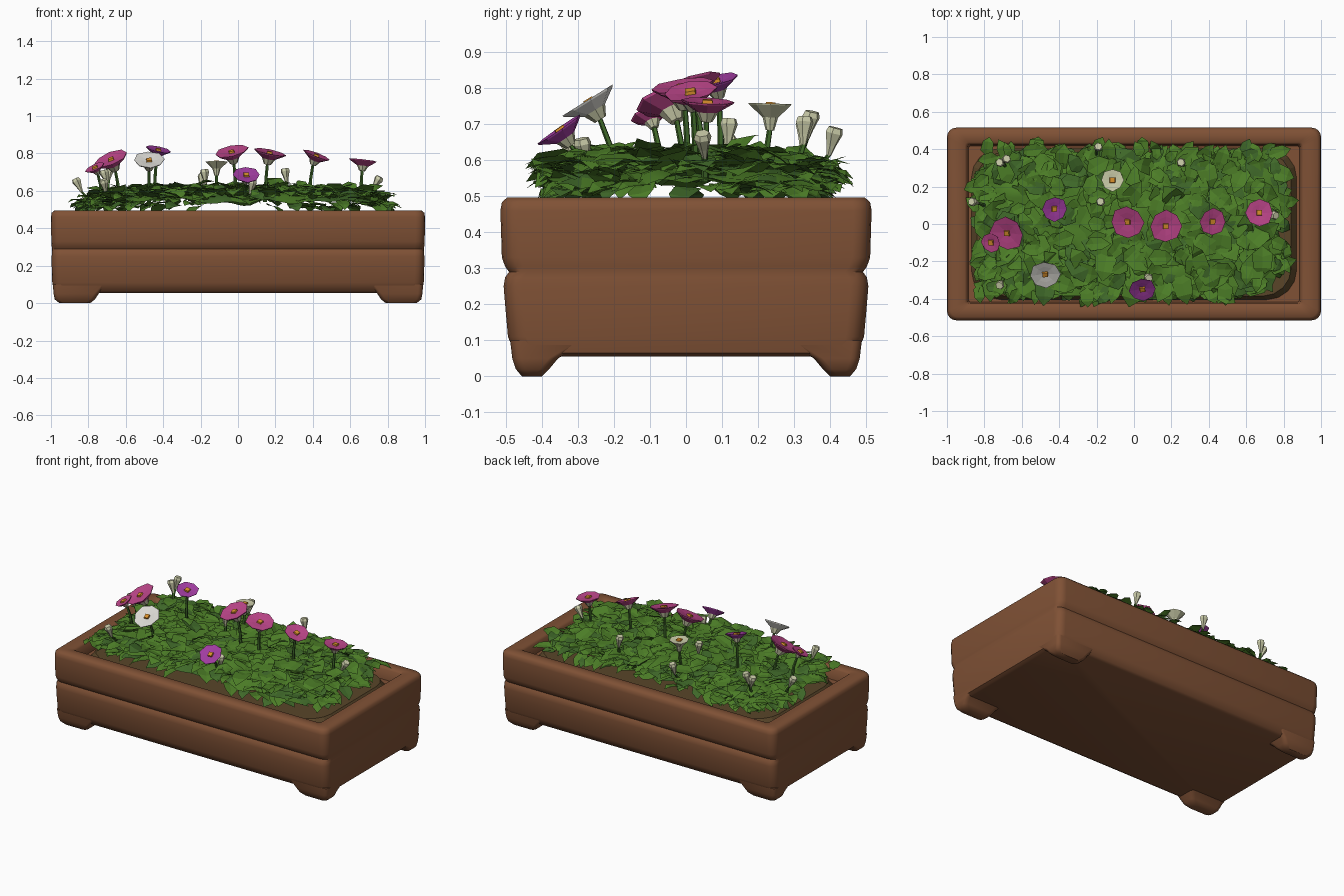
import bpy, bmesh, math, random
from mathutils import Vector, noise

if "Cube" in bpy.data.objects:
    bpy.data.objects.remove(bpy.data.objects["Cube"])
random.seed(7)

def mat(name, c):
    m = bpy.data.materials.new(name)
    m.diffuse_color = (*c, 1)
    m.use_nodes = True
    m.node_tree.nodes["Principled BSDF"].inputs["Base Color"].default_value = m.diffuse_color
    return m

CLAY = mat("clay brown", (0.215, 0.083, 0.036))
SOIL = mat("soil", (0.10, 0.06, 0.022))
LEAF = mat("leaf green", (0.072, 0.205, 0.02))
DARK = mat("dark leaf green", (0.05, 0.14, 0.022))
PINK = mat("pink", (0.50, 0.06, 0.25))
PURPLE = mat("purple", (0.35, 0.045, 0.35))
WHITE = mat("white", (0.70, 0.69, 0.65))
CREAM = mat("cream", (0.60, 0.61, 0.40))
ORANGE = mat("orange", (0.70, 0.28, 0.025))

def finish(bm, name, mats, smooth=None, normals=True):
    if normals:
        bmesh.ops.recalc_face_normals(bm, faces=bm.faces)
    me = bpy.data.meshes.new(name)
    bm.to_mesh(me)
    bm.free()
    for m in mats:
        me.materials.append(m)
    ob = bpy.data.objects.new(name, me)
    bpy.context.collection.objects.link(ob)
    if smooth:
        bpy.ops.object.select_all(action='DESELECT')
        ob.select_set(True)
        bpy.context.view_layer.objects.active = ob
        bpy.ops.object.shade_smooth_by_angle(angle=math.radians(smooth))
    return ob

def loft(bm, rings, mi=0, cap0=False, cap1=False):
    vs = [[bm.verts.new(p) for p in r] for r in rings]
    n = len(vs[0])
    for a, b in zip(vs, vs[1:]):
        for i in range(n):
            j = (i + 1) % n
            bm.faces.new((a[i], a[j], b[j], b[i])).material_index = mi
    if cap0:
        bm.faces.new(vs[0][::-1]).material_index = mi
    if cap1:
        bm.faces.new(vs[-1]).material_index = mi

def round_rect(hx, hy, z, r, seg=4):
    pts = []
    for k, (sx, sy) in enumerate(((1, 1), (-1, 1), (-1, -1), (1, -1))):
        for i in range(seg + 1):
            a = math.pi / 2 * (k + i / seg)
            pts.append((sx * (hx - r) + r * math.cos(a), sy * (hy - r) + r * math.sin(a), z))
    return pts

# Trough: outer wall with groove along front and back, rolled rim, inner wall
prof = [(.965, .455, .055, .05), (.985, .475, .065, .05), (.993, .494, .11, .05), (.996, .502, .20, .05),
        (.996, .506, .25, .05), (.995, .502, .275, .05), (.994, .491, .29, .05), (.996, .502, .305, .05),
        (.998, .511, .33, .05), (1.0, .515, .46, .05), (.996, .511, .483, .05), (.98, .497, .496, .04),
        (.905, .437, .496, .02), (.892, .425, .485, .015), (.885, .418, .42, .015)]
bm = bmesh.new()
loft(bm, [round_rect(*p) for p in prof], cap0=True, cap1=True)
finish(bm, "planter_trough", [CLAY], 50)

# Corner feet
bm = bmesh.new()
for sx in (-1, 1):
    for sy in (-1, 1):
        rings = []
        for x0, x1, y0, y1, z in ((.70, .990, .27, .488, .10), (.745, .986, .355, .482, .05),
                                  (.765, .980, .38, .472, .02), (.79, .955, .40, .455, .0)):
            cx, cy = (x0 + x1) / 2, (y0 + y1) / 2
            rings.append([(sx * (cx + p[0]), sy * (cy + p[1]), z)
                          for p in round_rect((x1 - x0) / 2, (y1 - y0) / 2, z, .025)])
        loft(bm, rings, cap0=True, cap1=True)
finish(bm, "planter_feet", [CLAY], 40)

# Soil bed, domed and rounded so that the clay shows in the corners
bm = bmesh.new()
loft(bm, [round_rect(hx, hy, z, r) for hx, hy, z, r in
          ((.87, .405, .421, .16), (.84, .385, .46, .15))], cap1=True)
finish(bm, "soil_bed", [SOIL])

# Mounded foliage base
def mound(x, y):
    e = max(0, 1 - abs((x + .01) / .9) ** 4) * max(0, 1 - abs(y / .46) ** 4)
    return .475 + .11 * e ** .6

bm = bmesh.new()
NX, NY = 40, 20
grid = []
for i in range(NX + 1):
    row = []
    for j in range(NY + 1):
        u, v = 2 * i / NX - 1, 2 * j / NY - 1
        x = -.025 + .81 * u * (1 - .05 * v * v) + .045 * noise.noise((u * 4, v * 4, 1))
        y = .385 * v * (1 - .05 * u * u) + .035 * noise.noise((u * 6, v * 3, 5))
        row.append(bm.verts.new((x, y, mound(x, y) + .035 * noise.noise((x * 9, y * 9, 3)))))
    grid.append(row)
for i in range(NX):
    for j in range(NY):
        f = bm.faces.new((grid[i][j], grid[i + 1][j], grid[i + 1][j + 1], grid[i][j + 1]))
        c = f.calc_center_median()
        f.material_index = int(noise.noise((c.x * 5, c.y * 5, 8)) > .15)
finish(bm, "foliage_mound", [LEAF, DARK], 50, normals=False)

# Scattered folded leaves
bm = bmesh.new()
def leaf(o, a, pitch, L, w, mi):
    d = Vector((math.cos(a) * math.cos(pitch), math.sin(a) * math.cos(pitch), math.sin(pitch)))
    s = Vector((-math.sin(a), math.cos(a), random.uniform(-.3, .3))).normalized()
    n = d.cross(s)
    o = Vector(o) - d * L * .4
    mid = [bm.verts.new(o + d * L * t + n * h * L) for t, h in ((0, -.05), (.35, .02), (.7, .03), (1, -.1))]
    for q in (1, -1):
        e = [bm.verts.new(o + d * L * t + s * q * w * b + n * L * .06) for t, b in ((.25, 1), (.7, .85))]
        for f in ((mid[0], mid[1], e[0]), (mid[1], mid[2], e[1], e[0]), (mid[2], mid[3], e[1])):
            bm.faces.new(f if q < 0 else f[::-1]).material_index = mi

for k in range(520):
    x, y = random.uniform(-.86, .82), random.uniform(-.39, .41)
    if x > .68 and (y < -.26 or abs(y - .2) < .06):
        continue
    edge = max(abs(x / .86), abs(y / .41))
    a = random.uniform(0, 2 * math.pi)
    if edge > .8:
        a = math.atan2(y * 2, x) + random.uniform(-1.2, 1.2)
    L = random.uniform(.10, .18) * (.75 if edge > .85 else 1)
    pitch = random.uniform(-.2, .3) + (random.uniform(.3, .6) if random.random() < .12 else 0)
    z = mound(x, y) + random.uniform(-.01, .045)
    leaf((x, y, z), a, pitch, L, L * random.uniform(.26, .38), int(k % 6 == 0))
# Lower skirt of leaves along the edge
for k in range(90):
    t = 2 * math.pi * k / 90
    c, s = math.cos(t), math.sin(t)
    x = -.02 + .80 * math.copysign(abs(c) ** .4, c)
    y = .355 * math.copysign(abs(s) ** .4, s)
    if x > .6 and y < -.24:
        continue
    leaf((x, y, .52 + random.uniform(-.015, .02)), math.atan2(y * 2, x) + random.uniform(-.8, .8),
         random.uniform(-.5, .1), .12, .042, int(k % 3 == 0))
for v in bm.verts:
    v.co.x = max(-.91, min(.885, v.co.x))
    v.co.y = max(-.45, min(.465, v.co.y))
    v.co.z = max(.465, min(.67, v.co.z))
finish(bm, "leaves", [LEAF, DARK], normals=False)

# Helpers for blossoms: ring around an axis, bent stem
def ring(c, n, r, h, seg, wob=0, ph=0):
    n = Vector(n).normalized()
    u = n.orthogonal().normalized()
    v = n.cross(u)
    return [Vector(c) + n * h + (u * math.cos(t) + v * math.sin(t)) * r * (1 + wob * math.sin(3 * t + ph))
            for t in (2 * math.pi * i / seg for i in range(seg))]

stems = bmesh.new()
def stem(top, n):
    top, n = Vector(top), Vector(n).normalized()
    base = Vector((top.x - n.x * .06, top.y * .92 - n.y * .06, .54))
    base.x = max(-.8, min(.74, base.x))
    bend = base.lerp(top, .6) - Vector((n.x, n.y, 0)) * .012
    loft(stems, [ring(p, (0, 0, 1), r, 0, 5) for p, r in ((base, .011), (bend, .009), (top, .008))], cap1=True)

# Open trumpet blossoms: position, facing, radius, colour
blossoms = [((-.68, -.05, .77), (-.35, -.35, .85), .095, PINK), ((-.765, -.10, .725), (-.4, -.3, .85), .055, PINK),
            ((-.425, .08, .82), (.2, -.22, .92), .068, PURPLE), ((-.475, -.27, .765), (0, -.50, .80), .082, WHITE),
            ((-.035, .01, .81), (-.2, -.32, .9), .090, PINK), ((.17, -.012, .805), (.2, -.15, .95), .087, PINK),
            ((.42, .012, .79), (.35, -.15, .9), .074, PINK), ((.67, .06, .762), (.12, .05, 1), .074, PINK),
            ((.045, -.35, .685), (.05, -.55, .8), .072, PURPLE), ((-.115, .235, .755), (0, .03, 1), .060, CREAM)]
for k, (c, n, r, m) in enumerate(blossoms):
    bm = bmesh.new()
    nn = Vector(n).normalized()
    mid, low = ((.42, .75), (.28, 1.1)) if m is CREAM else ((.42, .38), (.22, .75))
    if m is CREAM:
        mid, low = (.36, .6), (.2, 1.2)
    loft(bm, [ring(c, n, .2 * r, -.06 * r, 8), ring(c, n, .6 * r, .0, 8), ring(c, n, r, .04 * r, 8, .04, k),
              ring(c, n, .97 * r, -.03 * r, 8, .04, k), ring(c, n, mid[0] * r, -mid[1] * r, 8)], 0, cap0=True)
    loft(bm, [ring(c, n, mid[0] * r, -mid[1] * r, 8), ring(c, n, low[0] * r, -low[1] * r, 8)], 1, cap1=True)
    loft(bm, [ring(c, n, .021, -.05 * r, 4), ring(c, n, .019, .006, 4)], 2, cap1=True)
    finish(bm, "blossom_%d" % (k + 1), [m, CREAM, ORANGE])
    stem(Vector(c) - nn * low[1] * .95 * r, n)

# Closed buds: tip position and lean
buds = [((-.68, .35, .735), (.15, .2, 1)), ((-.72, .33, .71), (-.3, .1, 1)), ((-.19, .415, .69), (.1, .25, 1)),
        ((-.87, .12, .665), (-.5, .1, 1)), ((.76, .045, .675), (.6, -.1, 1)), ((-.72, -.33, .66), (-.2, -.3, 1)),
        ((.25, .33, .72), (-.15, .05, 1)), ((-.18, .12, .715), (-.1, .05, 1)), ((.08, -.29, .66), (.2, -.2, 1))]
bm = bmesh.new()
for c, n in buds:
    loft(bm, [ring(c, n, .007, -.08, 6), ring(c, n, .014, -.05, 6), ring(c, n, .025, -.015, 6),
              ring(c, n, .020, 0, 6, .2)], cap0=True, cap1=True)
    stem(Vector(c) - Vector(n).normalized() * .078, n)
finish(bm, "buds", [CREAM])
finish(stems, "stems", [DARK])
